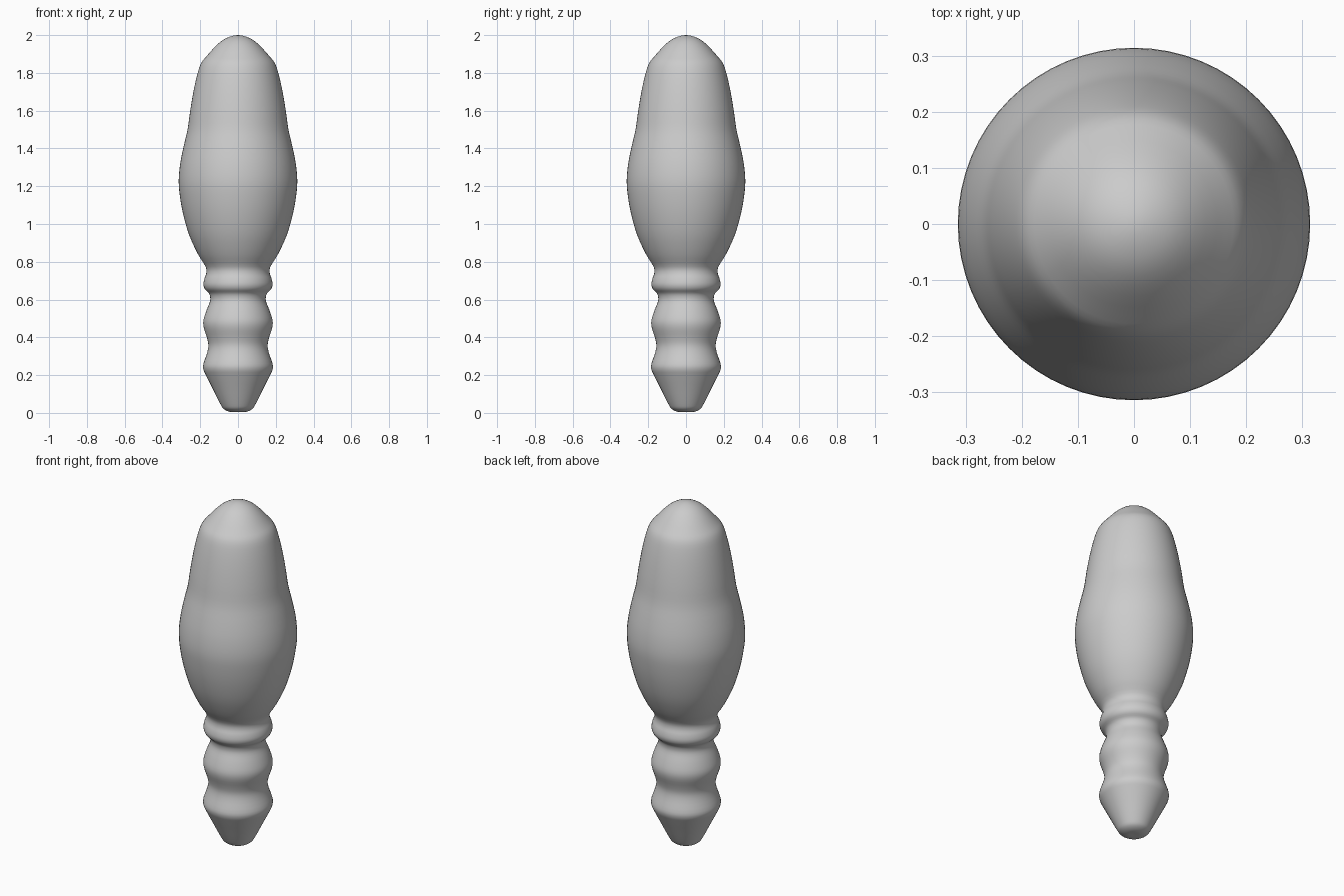
import bpy, bmesh
from math import pi, cos, sin
from mathutils import Vector

cube = bpy.data.objects.get("Cube")
if cube:
    bpy.data.objects.remove(cube, do_unlink=True)

SEGMENTS = 64
STEPS = 3

# Half silhouette as (radius, height): tip, ringed handle, neck, bulb, dome
PROFILE = [
    (0, 0.005), (0.04, 0.005), (0.075, 0.02), (0.095, 0.05), (0.135, 0.13),
    (0.17, 0.2), (0.183, 0.23), (0.183, 0.26), (0.163, 0.32), (0.157, 0.36),
    (0.165, 0.4), (0.181, 0.45), (0.183, 0.49), (0.168, 0.54), (0.15, 0.585),
    (0.147, 0.61), (0.154, 0.633), (0.175, 0.655), (0.183, 0.68),
    (0.178, 0.71), (0.168, 0.74), (0.172, 0.775), (0.212, 0.84),
    (0.258, 0.94), (0.29, 1.05), (0.308, 1.15), (0.314, 1.23),
    (0.306, 1.32), (0.288, 1.41), (0.267, 1.5), (0.253, 1.6), (0.236, 1.7),
    (0.216, 1.79), (0.196, 1.85), (0.165, 1.89), (0.11, 1.95),
    (0.06, 1.985), (0, 2),
]


def smooth_path(points, steps):
    """Catmull-Rom curve through the points, mirrored at both ends."""
    p = [Vector(q) for q in points]
    p = [Vector((-p[1].x, p[1].y))] + p + [Vector((-p[-2].x, p[-2].y))]
    path = []
    for a, b, c, d in zip(p, p[1:], p[2:], p[3:]):
        for i in range(steps):
            t = i / steps
            path.append(0.5 * (2 * b + (c - a) * t
                               + (2 * a - 5 * b + 4 * c - d) * t ** 2
                               + (3 * b - a - 3 * c + d) * t ** 3))
    return path + [p[-2]]


def lathe(name, points, material):
    """Turn a profile that starts and ends on the z axis into a solid."""
    path = smooth_path(points, STEPS)
    bm = bmesh.new()
    bottom = bm.verts.new((0, 0, path[0].y))
    top = bm.verts.new((0, 0, path[-1].y))
    angles = [2 * pi * i / SEGMENTS for i in range(SEGMENTS)]
    rings = [[bm.verts.new((r * cos(a), r * sin(a), z)) for a in angles]
             for r, z in path[1:-1]]
    for i in range(SEGMENTS):
        j = (i + 1) % SEGMENTS
        bm.faces.new((bottom, rings[0][j], rings[0][i]))
        bm.faces.new((top, rings[-1][i], rings[-1][j]))
        for low, high in zip(rings, rings[1:]):
            bm.faces.new((low[i], low[j], high[j], high[i]))
    for face in bm.faces:
        face.smooth = True
    mesh = bpy.data.meshes.new(name)
    bm.to_mesh(mesh)
    bm.free()
    mesh.materials.append(material)
    obj = bpy.data.objects.new(name, mesh)
    bpy.context.collection.objects.link(obj)
    return obj


# Plain grey finish
grey = bpy.data.materials.new("plain_grey")
grey.use_nodes = True
colour = (0.6, 0.6, 0.6, 1)
grey.diffuse_color = colour
grey.node_tree.nodes["Principled BSDF"].inputs["Base Color"].default_value = colour

# One turned body with handle and bulb
lathe("turned_body", PROFILE, grey)
